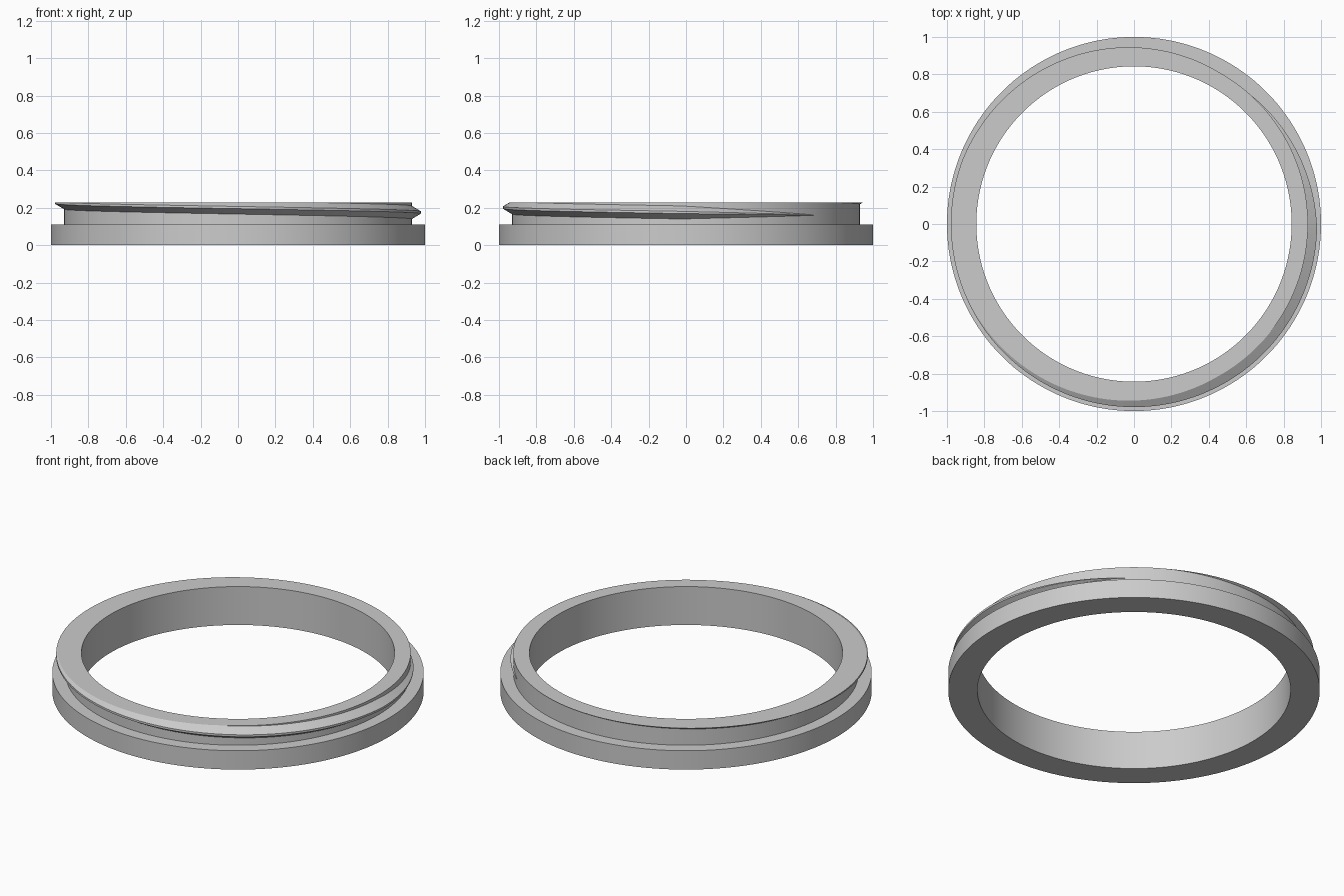
import bpy, bmesh, math

cube = bpy.data.objects.get("Cube")
if cube:
    bpy.data.objects.remove(cube, do_unlink=True)

TOP, NECK_R = 0.228, 0.93

grey = bpy.data.materials.new("plain grey")
grey.use_nodes = True
grey.diffuse_color = (0.6, 0.6, 0.6, 1)
grey.node_tree.nodes["Principled BSDF"].inputs["Base Color"].default_value = grey.diffuse_color


def sweep(name, sections, closed):
    """Join a row of equal cross-sections into a solid."""
    bm = bmesh.new()
    rings = [[bm.verts.new(p) for p in sec] for sec in sections]
    n = len(rings[0])
    pairs = list(zip(rings, rings[1:]))
    if closed:
        pairs.append((rings[-1], rings[0]))
    else:
        bm.faces.new(rings[0])
        bm.faces.new(rings[-1])
    for a, b in pairs:
        for i in range(n):
            j = (i + 1) % n
            bm.faces.new((a[i], a[j], b[j], b[i]))
    bmesh.ops.recalc_face_normals(bm, faces=bm.faces)
    mesh = bpy.data.meshes.new(name)
    bm.to_mesh(mesh)
    bm.free()
    mesh.materials.append(grey)
    obj = bpy.data.objects.new(name, mesh)
    bpy.context.collection.objects.link(obj)
    return obj


def around(profile, deg):
    a = math.radians(deg)
    return [(r * math.cos(a), r * math.sin(a), z) for r, z in profile]


def combine(obj, other, operation):
    """Apply a boolean and drop the helper."""
    other.hide_render = True
    bpy.context.view_layer.objects.active = obj
    mod = obj.modifiers.new(operation, 'BOOLEAN')
    mod.operation, mod.solver, mod.object = operation, 'EXACT', other
    bpy.ops.object.modifier_apply(modifier=mod.name)
    bpy.data.objects.remove(other, do_unlink=True)


# Flanged ring, with the neck left tall for trimming
profile = [(0.843, 0), (1, 0), (1, 0.112), (NECK_R, 0.112), (NECK_R, 0.35), (0.843, 0.35)]
ring = sweep("threaded_ring", [around(profile, d) for d in range(0, 360, 2)], True)


# Thread rising clockwise, growing from nothing at its start
def thread_section(turn):
    grow = min(1, 0.03 + turn / 50)
    mid = 0.161 + 0.0265 * turn / 90
    root, crest, peak = 0.035 * grow, 0.006 * grow, NECK_R + 0.049 * grow
    shape = [(NECK_R - 0.02, mid - root), (NECK_R, mid - root), (peak, mid - crest),
             (peak, mid + crest), (NECK_R, mid + root), (NECK_R - 0.02, mid + root)]
    return around(shape, 47 - turn)


thread = sweep("thread", [thread_section(t) for t in range(0, 357, 2)], False)
combine(ring, thread, 'UNION')

# Trim neck and thread flat at the rim
bpy.ops.mesh.primitive_cube_add(size=3, location=(0, 0, TOP + 1.5))
trimmer = bpy.context.object
trimmer.name = "rim_trimmer"
trimmer.data.materials.append(grey)
combine(ring, trimmer, 'DIFFERENCE')

bpy.ops.object.select_all(action='DESELECT')
ring.select_set(True)
bpy.context.view_layer.objects.active = ring
bpy.ops.object.shade_smooth_by_angle(angle=math.radians(25))
